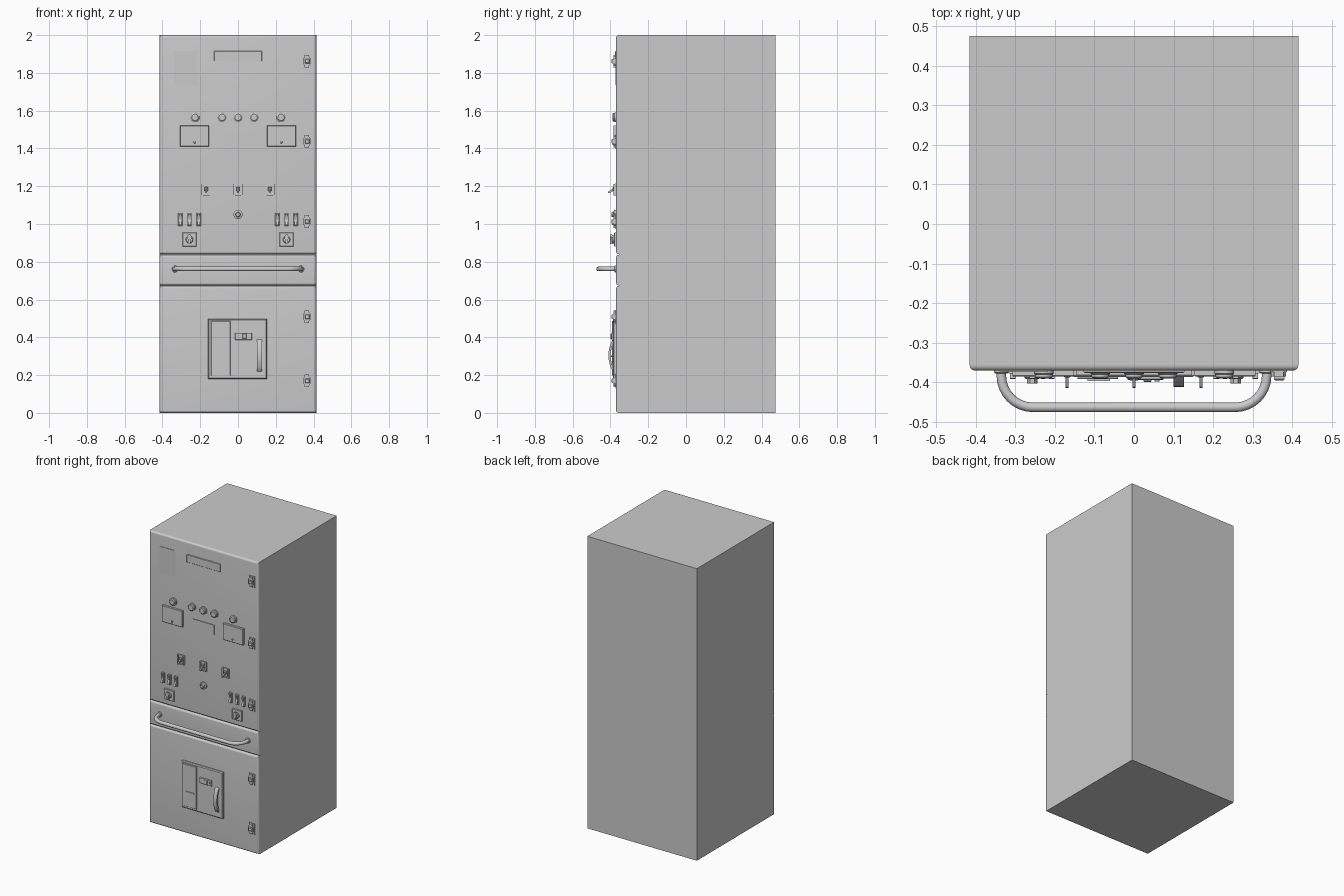
import bpy, bmesh, math
from mathutils import Vector

if "Cube" in bpy.data.objects:
    bpy.data.objects.remove(bpy.data.objects["Cube"])

FRONT = -0.37  # y of the door faces


def finish(name, bm, smooth=False):
    bmesh.ops.recalc_face_normals(bm, faces=bm.faces)
    me = bpy.data.meshes.new(name)
    bm.to_mesh(me)
    bm.free()
    ob = bpy.data.objects.new(name, me)
    bpy.context.collection.objects.link(ob)
    if smooth:
        bpy.ops.object.select_all(action='DESELECT')
        ob.select_set(True)
        bpy.context.view_layer.objects.active = ob
        bpy.ops.object.shade_smooth_by_angle(angle=math.radians(35))
    return ob


def prism(name, pts, lo, hi, axis='y', bevel=0, segs=1):
    """Extrude an outline: (x, z) points along y, or (y, z) points along x.
    bevel rounds the edges around the front face."""
    bm = bmesh.new()
    place = (lambda p, d: (p[0], d, p[1])) if axis == 'y' else (lambda p, d: (d, p[0], p[1]))
    a = [bm.verts.new(place(p, lo)) for p in pts]
    b = [bm.verts.new(place(p, hi)) for p in pts]
    front = bm.faces.new(a)
    bm.faces.new(b)
    n = len(pts)
    for i in range(n):
        bm.faces.new((a[i], a[(i + 1) % n], b[(i + 1) % n], b[i]))
    if bevel:
        bmesh.ops.bevel(bm, geom=list(front.edges), offset=bevel, segments=segs,
                        affect='EDGES', profile=0.5, clamp_overlap=True)
    return finish(name, bm, segs > 1)


def box(name, x0, x1, z0, z1, depth, base=0.0, bevel=0, segs=1):
    """Box standing out of the door by depth."""
    return prism(name, [(x0, z0), (x1, z0), (x1, z1), (x0, z1)],
                 FRONT - depth, FRONT - base, 'y', bevel, segs)


def cbox(name, x, z, w, h, depth, base=0.0, bevel=0):
    return box(name, x - w / 2, x + w / 2, z - h / 2, z + h / 2, depth, base, bevel)


def lathe(name, x, z, profile, n=24):
    """Round part turned around y; profile is (radius, depth) from door outwards."""
    bm = bmesh.new()
    rings = []
    for r, d in profile:
        rings.append([bm.verts.new((x + r * math.cos(2 * math.pi * i / n), FRONT - d,
                                    z + r * math.sin(2 * math.pi * i / n))) for i in range(n)])
    for p, q in zip(rings, rings[1:]):
        for i in range(n):
            bm.faces.new((p[i], p[(i + 1) % n], q[(i + 1) % n], q[i]))
    bm.faces.new(rings[0])
    bm.faces.new(rings[-1])
    return finish(name, bm, True)


# Cabinet shell and three doors with rounded front edges
prism("cabinet_body", [(-.415, 0), (.415, 0), (.415, 2), (-.415, 2)], -.354, .475)
for name, z0, z1 in (("lower_door", 0, .672), ("middle_panel", .675, .837), ("upper_door", .84, 2)):
    prism(name, [(-.415, z0), (.415, z0), (.415, z1), (-.415, z1)], FRONT, -.354, 'y', .014, 5)

# Long pull handle: a tube swept along a rounded path
path = [Vector((-.335, FRONT + .005, .762))]
for i in range(9):
    t = math.pi / 2 * i / 8
    path.append(Vector((-.335 + .08 * (1 - math.cos(t)), -.383 - .08 * math.sin(t), .762)))
path += [Vector((-p.x, p.y, p.z)) for p in reversed(path)]
bm = bmesh.new()
rings = []
for i, p in enumerate(path):
    t = (path[min(i + 1, len(path) - 1)] - path[max(i - 1, 0)]).normalized()
    side = t.cross(Vector((0, 0, 1)))
    rings.append([bm.verts.new(p + .012 * (side * math.cos(a) + Vector((0, 0, math.sin(a)))))
                  for a in (2 * math.pi * k / 16 for k in range(16))])
for p, q in zip(rings, rings[1:]):
    for i in range(16):
        bm.faces.new((p[i], p[(i + 1) % 16], q[(i + 1) % 16], q[i]))
bm.faces.new(rings[0])
bm.faces.new(rings[-1])
finish("pull_handle", bm, True)
for s in (-1, 1):
    lathe("pull_handle_collar", s * .335, .762, [(.018, -.002), (.018, .005), (.014, .008)])

# Door latches along the right side
for z in (1.862, 1.438, 1.013, .509, .17):
    cbox("latch_plate", .365, z - .002, .044, .076, .004)
    o = [(-.012, -.034), (.012, -.034), (.012, -.024), (.019, -.015), (.019, .015), (.012, .024),
         (.012, .034), (-.012, .034), (-.012, .024), (-.019, .015), (-.019, -.015), (-.012, -.024)]
    prism("latch_body", [(.365 + a, z + b) for a, b in o], FRONT - .015, FRONT)
    cbox("latch_grip", .367, z, .026, .022, .025, .014, .003)

# Label plates
box("side_label", -.34, -.217, 1.735, 1.915, .003)
box("title_plate", -.127, .127, 1.862, 1.915, .006, 0, .002)
box("centre_label", -.082, .08, 1.416, 1.485, .005)

# Indicator lamps
for x in (-.228, -.085, 0, .085, .228):
    lathe("indicator_lamp", x, 1.565, [(.025, 0), (.025, .008), (.022, .01), (.022, .016), (.017, .02)])

# Meters with an adjusting screw
for x in (-.23, .23):
    cbox("meter_case", x, 1.466, .154, .111, .015, 0, .002)
    lathe("meter_screw", x, 1.432, [(.006, .014), (.006, .02), (.004, .022)], 12)
    cbox("meter_screw_slot", x, 1.424, .004, .012, .018, .014)

# Lever switches: plate, cheeks and a drooping lever
for x in (-.169, 0, .169):
    cbox("lever_plate", x, 1.183, .05, .064, .006)
    for s in (-1, 1):
        cbox("lever_cheek", x + s * .02, 1.183, .008, .06, .013, .005)
    cbox("lever_sill", x, 1.156, .034, .008, .013, .005)
    cbox("lever_pivot", x, 1.186, .018, .022, .018, .005, .003)
    prism("lever", [(FRONT - .012, 1.19), (FRONT - .042, 1.172), (FRONT - .044, 1.164),
                    (FRONT - .036, 1.164), (FRONT - .012, 1.176)], x - .004, x + .004, 'x')

# Central push button
lathe("push_button", 0, 1.05, [(.024, 0), (.024, .01), (.017, .013), (.017, .009), (.013, .009),
                               (.013, .022), (.01, .025)])

# Banks of narrow rocker switches
for s in (-1, 1):
    for x in (.208, .257, .306):
        x *= s
        cbox("rocker_base", x, 1.024, .022, .068, .008, 0, .001)
        prism("rocker", [(FRONT - .007, 1.054), (FRONT - .02, 1.054), (FRONT - .012, 1.024),
                         (FRONT - .022, .994), (FRONT - .007, .994)], x - .007, x + .007, 'x')

# Rotary selectors
for x in (-.257, .257):
    cbox("selector_plate", x, .918, .072, .072, .01, 0, .002)
    lathe("selector_knob", x, .918, [(.02, .009), (.02, .018), (.016, .022)])
    g = [(-.006, -.024), (.006, -.024), (.008, 0), (.013, .012), (.006, .026), (-.006, .026),
         (-.013, .012), (-.008, 0)]
    prism("selector_grip", [(x + a, .918 + b) for a, b in g], FRONT - .033, FRONT - .02)

# Circuit breaker on the lower door
box("breaker_frame", -.158, .154, .18, .498, .016, 0, .005)
box("breaker_left_panel", -.143, -.04, .197, .486, .022, .015, .002)
box("breaker_slot_ledge", -.117, -.06, .296, .303, .027, .02)
box("breaker_display", -.016, .074, .386, .424, .024, .015, .002)
box("breaker_display_key", .024, .044, .391, .42, .029, .023, .002)
lathe("breaker_display_button", .058, .405, [(.006, .023), (.006, .028)], 12)

# Bowed breaker handle
z0, z1, n = .217, .391, 12
outer = [(FRONT - .014 - .027 * math.sin(math.pi * i / n) ** .7, z0 + (z1 - z0) * i / n) for i in range(n + 1)]
inner = [(FRONT - .012 - .017 * math.sin(math.pi * i / n), z0 + .012 + (z1 - z0 - .024) * i / n)
         for i in range(n, -1, -1)]
prism("breaker_handle", outer + inner, .1, .126, 'x')
